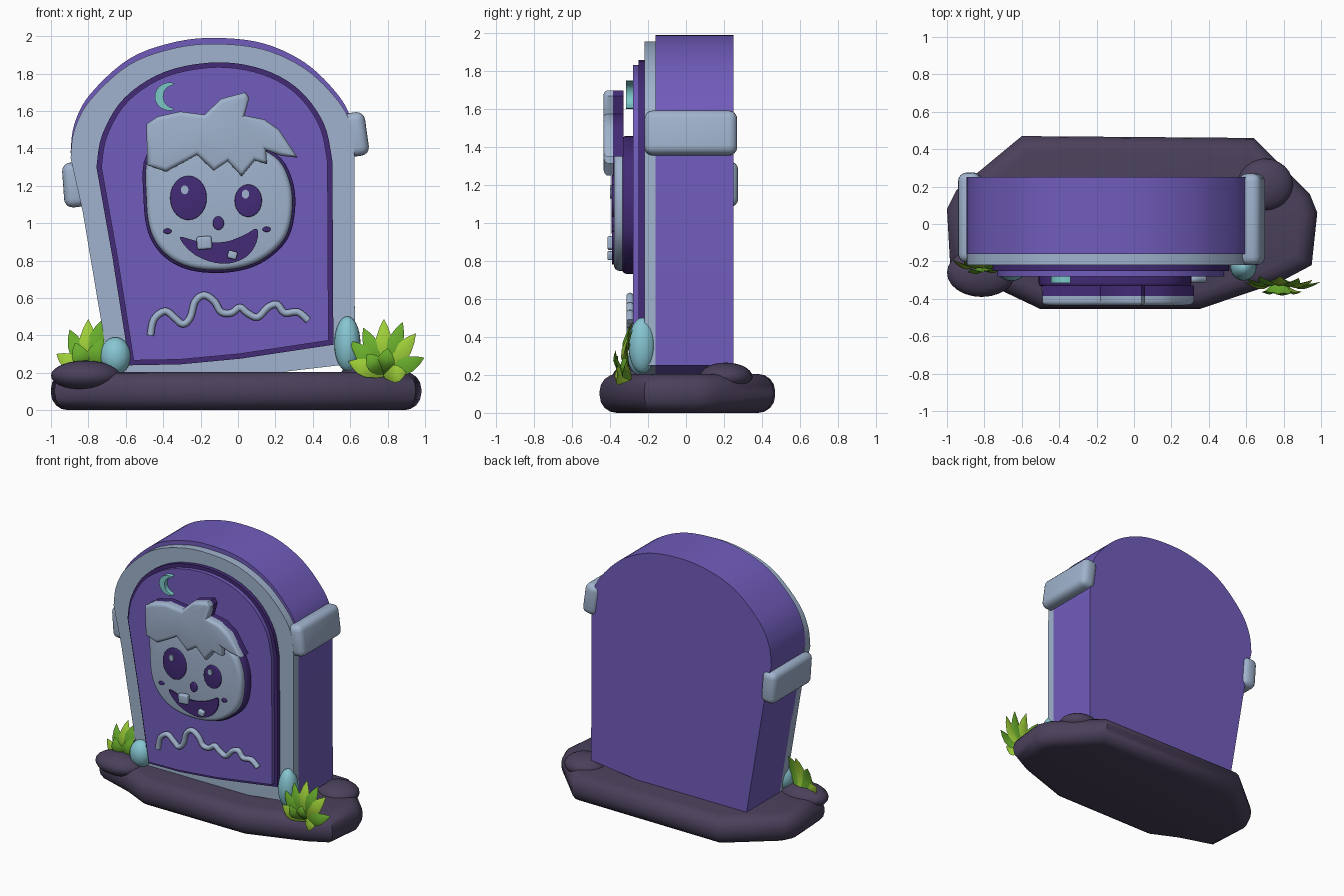
import bpy, bmesh
from math import sin, cos, pi, radians
from mathutils import Vector, Matrix

cube = bpy.data.objects.get("Cube")
if cube:
    bpy.data.objects.remove(cube)


def material(name, r, g, b):
    m = bpy.data.materials.new(name)
    m.use_nodes = True
    m.diffuse_color = (r, g, b, 1)
    bsdf = m.node_tree.nodes["Principled BSDF"]
    bsdf.inputs["Base Color"].default_value = (r, g, b, 1)
    bsdf.inputs["Roughness"].default_value = 0.8
    return m


PURPLE = material("purple stone", .165, .107, .5)
DARK = material("dark purple", .055, .024, .18)
PALE = material("pale blue stone", .35, .45, .61)
SOIL = material("dark soil", .07, .052, .105)
CYAN = material("cyan egg", .24, .56, .64)
TEAL = material("teal moon", .2, .58, .58)
GREEN = material("leaf green", .14, .42, .025)
LIME = material("lime green", .34, .62, .04)
parts = []


def finish(name, bm, mat):
    bmesh.ops.recalc_face_normals(bm, faces=bm.faces)
    mesh = bpy.data.meshes.new(name)
    bm.to_mesh(mesh)
    bm.free()
    mesh.materials.append(mat)
    ob = bpy.data.objects.new(name, mesh)
    bpy.context.collection.objects.link(ob)
    parts.append(ob)
    return ob


def loft(name, rings, mat):
    """Skin a stack of equal closed rings and cap both ends."""
    bm = bmesh.new()
    rows = [[bm.verts.new(p) for p in ring] for ring in rings]
    n = len(rows[0])
    for a, b in zip(rows, rows[1:]):
        for i in range(n):
            j = (i + 1) % n
            bm.faces.new((a[i], a[j], b[j], b[i]))
    bm.faces.new(rows[0])
    bm.faces.new(rows[-1])
    return finish(name, bm, mat)


def spline(pts, closed=False, steps=5):
    """Smooth curve through 2D points."""
    p = [Vector(q) for q in pts]
    p = [p[-1]] + p + p[:2] if closed else [p[0]] + p + [p[-1]]
    out = []
    for a, b, c, d in zip(p, p[1:], p[2:], p[3:]):
        for k in range(steps):
            t = k / steps
            out.append(b + (c - a) * t / 2 + (a - b * 2.5 + c * 2 - d / 2) * t * t
                       + (b * 3 - a - c * 3 + d) * t ** 3 / 2)
    return out if closed else out + [p[-1]]


def inset(pts, amount):
    """Move a 2D outline inwards by an amount."""
    p = [Vector(q) for q in pts]
    n = len(p)
    area = sum(p[i - 1].cross(p[i]) for i in range(n))
    sign = 1 if area > 0 else -1
    out = []
    for i in range(n):
        e, f = (p[i] - p[i - 1]).normalized(), (p[(i + 1) % n] - p[i]).normalized()
        normal = Vector((-e.y - f.y, e.x + f.x)).normalized() * sign
        miter = max(0.5, normal.dot(Vector((-e.y, e.x)) * sign))
        out.append(p[i] + normal * amount / miter)
    return out


def slab(name, pts, back, front, mat, edge=0.0, flat=False, steps=4):
    """Outline with depth; the front rim is rounded. flat lays it down, rounded on both rims."""
    arc = [k / steps * pi / 2 for k in range(steps + 1)] if edge else [0]
    profile = [(edge * (1 - cos(a)), front + edge * (1 - sin(a))) for a in arc]
    if flat:
        profile = [(edge * (1 - cos(a)), back - edge * (1 - sin(a))) for a in reversed(arc)] + profile
    else:
        profile = [(0, back)] + (profile if edge else [(0, front)])
    rings = []
    for amount, d in profile:
        outline = inset(pts, amount) if amount else pts
        rings.append([(p[0], p[1], d) if flat else (p[0], d, p[1]) for p in outline])
    return loft(name, rings, mat)


def ellipse(x, z, rx, rz, n=28):
    return [(x + rx * cos(2 * pi * i / n), z + rz * sin(2 * pi * i / n)) for i in range(n)]


def ball(name, loc, radii, mat):
    bm = bmesh.new()
    bmesh.ops.create_uvsphere(bm, u_segments=24, v_segments=14, radius=1,
                              matrix=Matrix.Translation(loc) @ Matrix.Diagonal((*radii, 1)))
    return finish(name, bm, mat)


def rounded_box(name, loc, size, turn, edge, mat):
    bm = bmesh.new()
    bmesh.ops.create_cube(bm, size=1, matrix=Matrix.Diagonal((*size, 1)))
    bmesh.ops.bevel(bm, geom=bm.edges[:], offset=edge, segments=4, profile=0.5, affect='EDGES')
    bm.transform(Matrix.Translation(loc) @ Matrix.Rotation(radians(turn), 4, 'Y'))
    return finish(name, bm, mat)


# Ground slab and rocks
ground = [(-.6, .47), (.64, .46), (.94, .16), (.98, .06), (.95, -.22), (.78, -.31),
          (.35, -.455), (-.5, -.455), (-.7, -.36), (-.98, -.27), (-1, .08), (-.95, .18)]
slab("ground_slab", ground, .205, 0, SOIL, edge=.09, flat=True)
ball("front_rock", (-.815, -.26, .185), (.185, .13, .08), SOIL)
ball("back_rock", (.7, .21, .19), (.15, .14, .075), SOIL)

# Leaning headstone with its pale frame
arch = [(-.895, 1.38), (-.875, 1.53), (-.79, 1.69), (-.58, 1.88), (-.33, 1.97), (-.1, 1.99),
        (.14, 1.96), (.355, 1.86), (.515, 1.71), (.6, 1.57), (.622, 1.4)]
sides = [(.625, .25), (.2, .2), (-.68, .17), (-.83, 1.06)]
slab("headstone", spline(arch) + sides, .25, -.16, PURPLE)
slab("frame", spline([(x, z - .032) for x, z in arch]) + sides, -.15, -.22, PALE)

# Dark trim and front panel
panel = spline([(-.757, 1.3), (-.725, 1.476), (-.607, 1.67), (-.39, 1.81), (-.11, 1.86),
                (.14, 1.82), (.33, 1.71), (.46, 1.53), (.505, 1.33)])
panel += [(.51, .35), (.01, .275), (-.31, .245), (-.58, .24), (-.67, .81)]
slab("panel_trim", panel, -.21, -.25, DARK)
slab("panel", inset(panel, .026), -.24, -.28, PURPLE)

# Side clasps
rounded_box("left_clasp", (.63, .025, 1.475), (.12, .49, .235), -8, .045, PALE)
rounded_box("right_clasp", (-.875, .035, 1.205), (.12, .48, .24), -4, .045, PALE)

# Carved head
head = spline([(-.48, 1.36), (-.495, 1.13), (-.47, .95), (-.39, .83), (-.26, .76), (-.07, .745),
               (.11, .79), (.25, .91), (.295, 1.07), (.28, 1.23), (.2, 1.36), (0, 1.44), (-.3, 1.44)],
              closed=True)
slab("head_backing", inset(head, -.01), -.27, -.335, DARK, edge=.02)
slab("head", inset(head, .005), -.32, -.38, PALE, edge=.03)

# Jagged hair
hair = [(-.49, 1.53), (-.43, 1.57), (-.31, 1.597), (-.18, 1.58), (-.09, 1.665), (.04, 1.7), (.06, 1.67),
        (.035, 1.575), (.14, 1.555), (.22, 1.5), (.32, 1.35), (.23, 1.36), (.15, 1.39), (.155, 1.315),
        (.09, 1.335), (.02, 1.25), (-.055, 1.33), (-.13, 1.28), (-.22, 1.365), (-.3, 1.32),
        (-.385, 1.275), (-.485, 1.31)]
slab("hair_backing", hair, -.33, -.385, DARK)
slab("hair", hair, -.375, -.435, PALE, edge=.025)

# Face details
for name, x, z, rx, rz in [("right_eye", -.265, 1.135, .098, .118), ("left_eye", .055, 1.12, .073, .087),
                           ("nose", -.105, 1.0, .03, .036), ("right_cheek", -.377, .957, .022, .014),
                           ("left_cheek", .153, .967, .022, .014)]:
    slab(name, ellipse(x, z, rx, rz), -.375, -.392, DARK, edge=.006)
for name, x, z in [("right_glint", -.285, 1.178), ("left_glint", .04, 1.155)]:
    slab(name, ellipse(x, z, .02, .024, 16), -.385, -.4, PALE)
mouth = [(-.31, .925), (-.2, .9), (-.07, .9), (.03, .935), (.1, .97), (.1, .9),
         (.05, .825), (-.045, .785), (-.15, .795), (-.25, .845)]
slab("mouth", spline(mouth, closed=True, steps=4), -.375, -.39, DARK)
rounded_box("big_tooth", (-.18, -.395, .895), (.08, .04, .07), -5, .012, PALE)
rounded_box("small_tooth", (-.03, -.395, .83), (.05, .04, .042), 15, .01, PALE)

# Crescent moon
outer = [(-.365 + .08 * cos(a), 1.677 + .075 * sin(a))
         for a in [radians(72 + 216 * k / 16) for k in range(17)]]
inner = [(-.34 + .06 * cos(a), 1.677 + .062 * sin(a))
         for a in [radians(260 - 160 * k / 12) for k in range(13)]]
slab("moon", outer + inner, -.27, -.315, TEAL)

# Wavy carved line
wave = spline([(-.468, .4), (-.45, .485), (-.39, .53), (-.34, .495), (-.295, .46), (-.255, .495), (-.23, .58),
               (-.18, .615), (-.125, .58), (-.09, .525), (-.035, .52), (.01, .55), (.05, .52), (.105, .497),
               (.16, .55), (.21, .565), (.25, .52), (.32, .525), (.375, .48)], steps=4)
rings = []
for i, p in enumerate(wave):
    run = (wave[min(i + 1, len(wave) - 1)] - wave[max(i - 1, 0)]).normalized()
    rings.append([(p.x - run.y * .019 * cos(a), -.295 - .02 * sin(a), p.y + run.x * .019 * cos(a))
                  for a in [2 * pi * k / 10 for k in range(10)]])
loft("wavy_line", rings, PALE)

# Eggs
ball("right_egg", (-.655, -.23, .29), (.083, .075, .1), CYAN)
ball("left_egg", (.585, -.23, .355), (.07, .073, .147), CYAN)


# Leaf tufts
def leaf(name, base, tip, width, mat):
    base, tip = Vector(base), Vector(tip)
    side = (tip - base).cross(Vector((0, 1, 0))).normalized()
    thick = side.cross(tip - base).normalized()
    rings = []
    for t, w in [(0, .35), (.2, .7), (.45, 1), (.65, .9), (.85, .5), (1, .03)]:
        c = base.lerp(tip, t) + Vector((0, -.035 * sin(pi * t), 0))
        s, h = side * w * width / 2, thick * w * width * .14
        rings.append([c + s, c + h, c - s, c - h])
    loft(name, rings, mat)


tufts = {
    "left_leaf": ((.78, -.29, .19), [(.78, -.28, .485), (.67, -.28, .44), (.88, -.29, .47), (.95, -.3, .41),
                                     (.995, -.31, .28), (.6, -.29, .37), (.59, -.31, .26),
                                     (.69, -.36, .3), (.8, -.37, .33), (.9, -.36, .2)]),
    "right_leaf": ((-.81, -.2, .2), [(-.8, -.18, .485), (-.9, -.18, .43), (-.73, -.19, .48), (-.97, -.19, .3),
                                     (-.87, -.24, .36), (-.72, -.23, .38)]),
}
for name, (base, tips) in tufts.items():
    for i, tip in enumerate(tips):
        leaf(f"{name}_{i + 1}", base, tip, .095, LIME if i % 3 == 0 else GREEN)

# Smooth shading with sharp edges kept
bpy.ops.object.select_all(action='DESELECT')
for ob in parts:
    ob.select_set(True)
bpy.context.view_layer.objects.active = parts[0]
bpy.ops.object.shade_smooth_by_angle(angle=radians(42))
